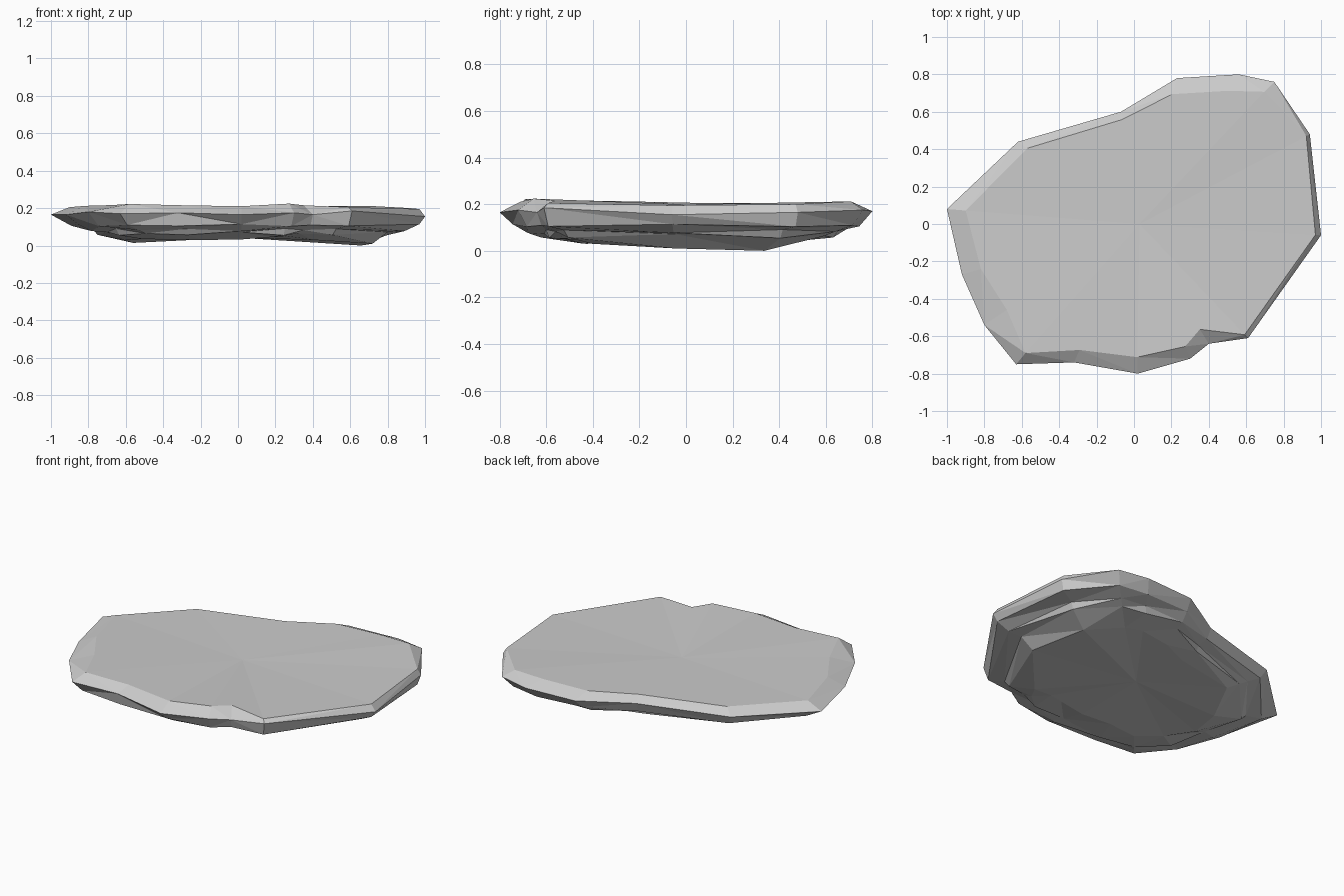
import bpy, bmesh

# Outline of the slab, counter-clockwise: x, y, widest height, rim inset, rim height
outline = [
    (1.00, -0.06, .155, .03, .195), (0.94, 0.48, .165, .02, .200),
    (0.75, 0.76, .175, .07, .212), (0.56, 0.80, .170, .11, .210),
    (0.23, 0.78, .170, .11, .208), (-0.07, 0.60, .165, .07, .205),
    (-0.62, 0.44, .165, .08, .205), (-1.00, 0.08, .165, .10, .205),
    (-0.92, -0.27, .165, .11, .212), (-0.80, -0.54, .180, .15, .216),
    (-0.63, -0.75, .170, .08, .222), (-0.32, -0.74, .175, .09, .215),
    (0.02, -0.80, .165, .11, .210), (0.30, -0.72, .175, .09, .224),
    (0.40, -0.64, .165, .12, .215), (0.61, -0.61, .185, .03, .205)]

# Underside: lower edge scale, foot scale and foot height for each outline point
under = [
    (.97, .72, .010), (.98, .70, .000), (.94, .60, .040), (.93, .60, .048),
    (.93, .58, .045), (.95, .62, .045), (.95, .70, .035), (.89, .56, .014),
    (.93, .66, .028), (.93, .64, .035), (.94, .60, .032), (.98, .58, .030),
    (.93, .56, .032), (.95, .60, .045), (.97, .66, .050), (.97, .66, .030)]

bm = bmesh.new()
rings = [[] for _ in range(6)]
for i, ((x, y, zm, inset, zr), (low, foot, zf)) in enumerate(zip(outline, under)):
    wob = (.02, -.015, .005, -.01)[i % 4]
    layers = [(1 - inset, zr), (1, zm), (low, .108 + wob * .3),
              (low - .10 + wob, .085 - wob * .4),
              (low - .15 - wob, .062 + wob * .5), (foot, zf)]
    for ring, (s, z) in zip(rings, layers):
        ring.append(bm.verts.new((x * s, y * s, z)))

# Bands between rings
n = len(outline)
for a, b in zip(rings, rings[1:]):
    for i in range(n):
        j = (i + 1) % n
        bm.faces.new((a[i], b[i], b[j], a[j]))

# Shallow fans closing the top and the underside
for ring, centre in ((rings[0], (.03, .0, .199)), (rings[-1], (.0, .02, .042))):
    c = bm.verts.new(centre)
    for i in range(n):
        bm.faces.new((c, ring[i], ring[(i + 1) % n]))

bmesh.ops.triangulate(bm, faces=[f for f in bm.faces if len(f.verts) > 3])
bmesh.ops.recalc_face_normals(bm, faces=bm.faces)
mesh = bpy.data.meshes.new("rock_slab")
bm.to_mesh(mesh)
bm.free()
bpy.context.collection.objects.link(bpy.data.objects.new("rock_slab", mesh))
